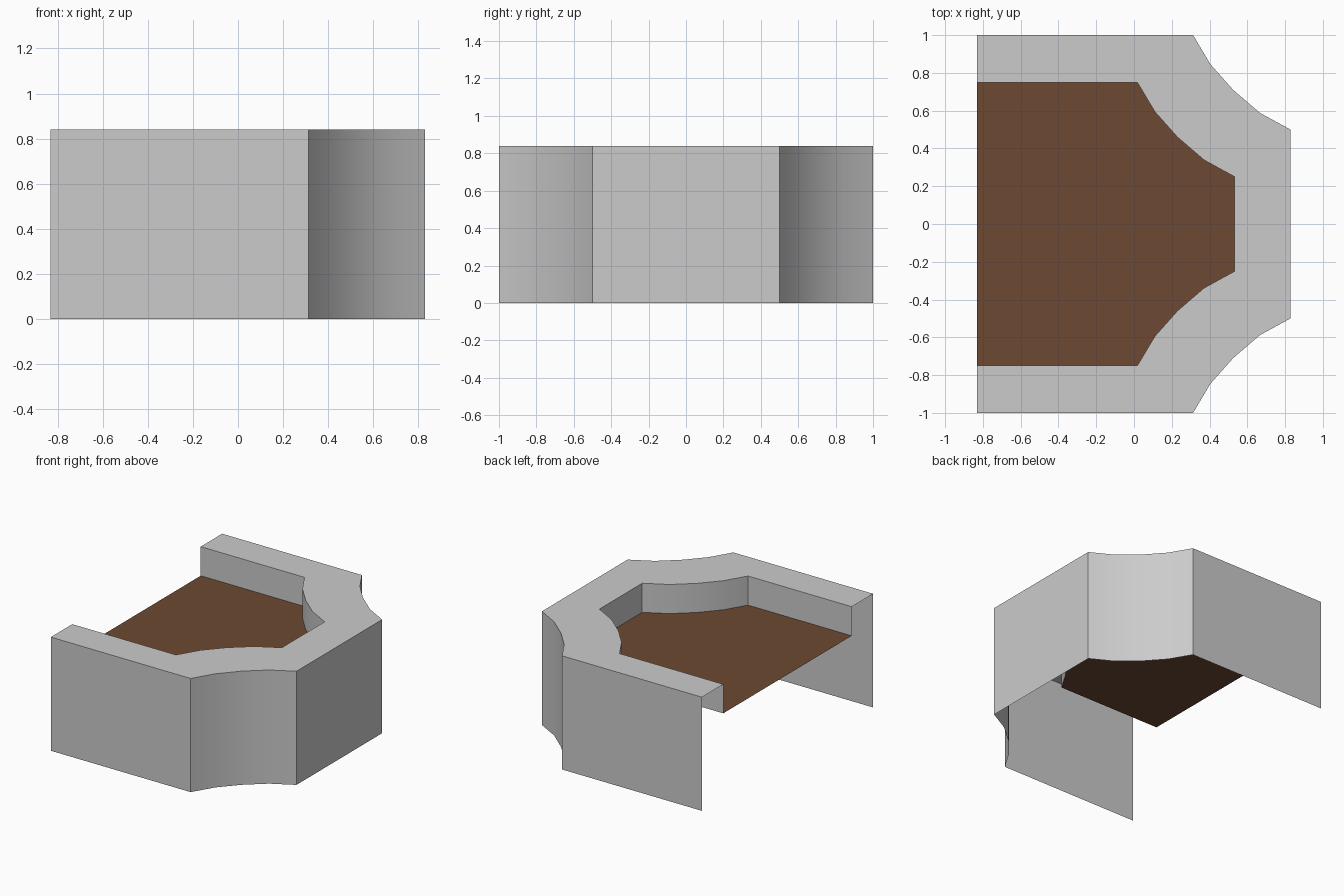
import bpy
import bmesh
import math

if "Cube" in bpy.data.objects:
    bpy.data.objects.remove(bpy.data.objects["Cube"])

HEIGHT, FLOOR = 0.84, 0.625
BACK = -0.83

# Half profile of the outer wall: straight side, then a concave corner to the end
half = [(BACK, 1.0), (0.313, 1.0), (0.405, 0.845), (0.525, 0.71), (0.667, 0.588), (0.828, 0.5)]
# The inner edge is the same profile stepped inwards; its open end stays on the back line
inner_half = [(max(BACK, x - 0.295), y - 0.25) for x, y in half]


def mirrored(points):
    return points + [(x, -y) for x, y in reversed(points)]


def at_height(points, z):
    return [(x, y, z) for x, y in points]


def finish(name, bm):
    mesh = bpy.data.meshes.new(name)
    bm.to_mesh(mesh)
    bm.free()
    obj = bpy.data.objects.new(name, mesh)
    bpy.context.collection.objects.link(obj)
    return obj


outer, inner = mirrored(half), mirrored(inner_half)

# Wall shell: outer wall, top rim and inner lip, open at the back and underneath
bm = bmesh.new()
rows = [[bm.verts.new(p) for p in at_height(*row)]
        for row in ((outer, 0), (outer, HEIGHT), (inner, HEIGHT), (inner, FLOOR))]
for low, high in zip(rows, rows[1:]):
    for i in range(len(low) - 1):
        bm.faces.new((low[i], high[i], high[i + 1], low[i + 1]))
bm.normal_update()
if bm.faces[:][0].normal.y < 0:
    bmesh.ops.reverse_faces(bm, faces=bm.faces[:])
wall = finish("wall", bm)
bpy.context.view_layer.objects.active = wall
wall.select_set(True)
bpy.ops.object.shade_smooth_by_angle(angle=math.radians(30))

# Soil panel: flat brown sheet inside the lip
bm = bmesh.new()
face = bm.faces.new([bm.verts.new(p) for p in at_height(inner, FLOOR)])
face.normal_update()
if face.normal.z < 0:
    face.normal_flip()
soil = finish("soil", bm)
brown = bpy.data.materials.new("brown")
brown.diffuse_color = (0.15, 0.066, 0.032, 1)
brown.use_nodes = True
brown.node_tree.nodes["Principled BSDF"].inputs["Base Color"].default_value = brown.diffuse_color
soil.data.materials.append(brown)
